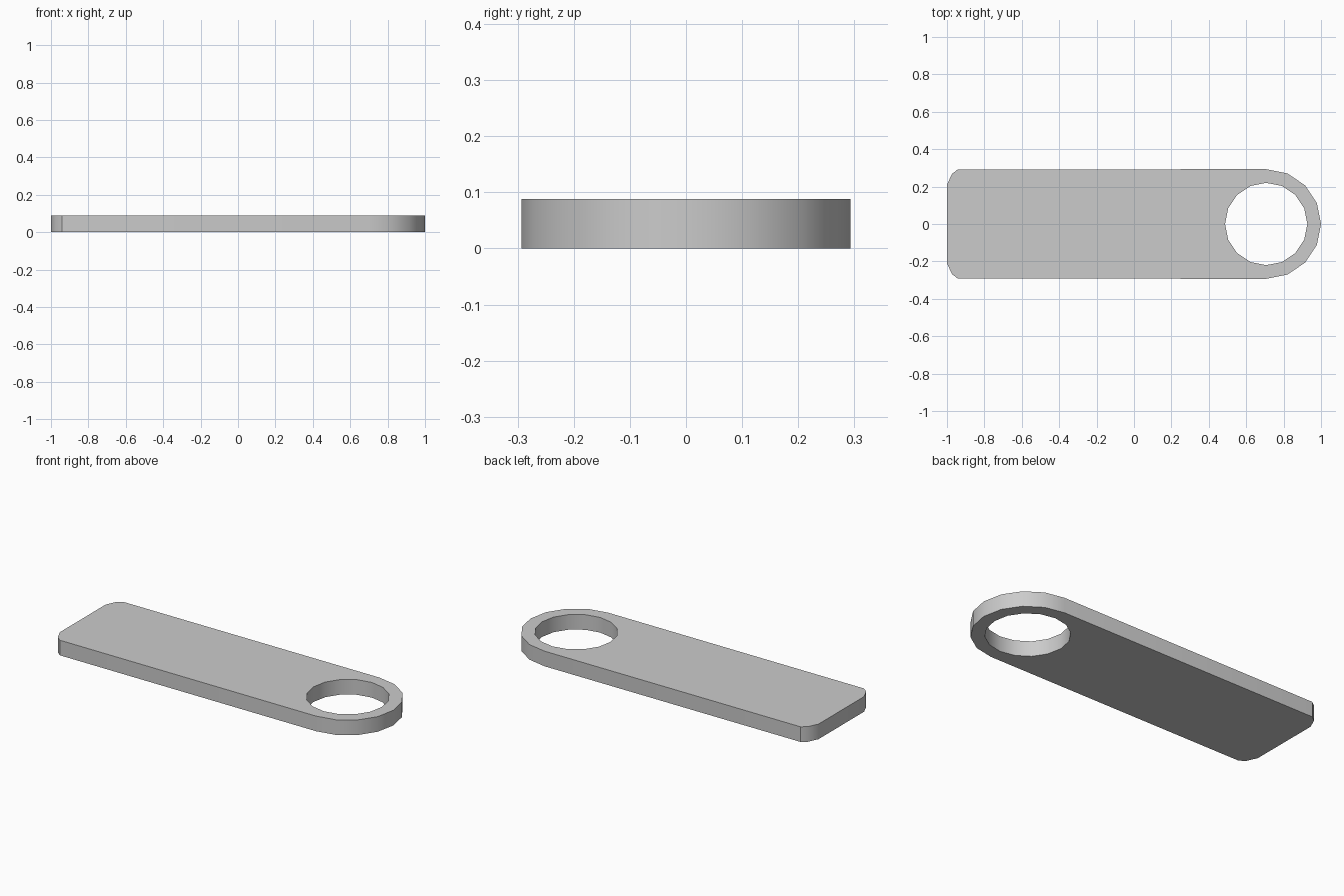
import bpy, bmesh
from math import sin, cos, pi, radians

if "Cube" in bpy.data.objects:
    bpy.data.objects.remove(bpy.data.objects["Cube"])

HALF_W, HEIGHT, CX, HOLE_R = 0.292, 0.088, 0.707, 0.22


def arc(radius, start, count):
    """Points on a 16-step circle around the ring centre."""
    return [(CX + radius * cos((start + i) * pi / 8),
             radius * sin((start + i) * pi / 8)) for i in range(count)]


# Outline: rounded ring end, then the two clipped corners of the square end
corner = [(-0.942, HALF_W), (-0.973, 0.268), (-1.0, 0.21)]
outline = arc(HALF_W + 0.001, -4, 9) + corner + [(x, -y) for x, y in reversed(corner)]
hole = arc(HOLE_R, 0, 16)

bm = bmesh.new()
edges = []
for loop in (outline, hole):
    verts = [bm.verts.new((x, y, 0)) for x, y in loop]
    edges += [bm.edges.new((v, verts[i - 1])) for i, v in enumerate(verts)]

# Fill between the loops and extrude to thickness
bmesh.ops.triangle_fill(bm, edges=edges, use_beauty=True, normal=(0, 0, 1))
result = bmesh.ops.extrude_face_region(bm, geom=bm.faces[:], use_keep_orig=True)
top = [g for g in result["geom"] if isinstance(g, bmesh.types.BMVert)]
bmesh.ops.translate(bm, verts=top, vec=(0, 0, HEIGHT))
bmesh.ops.recalc_face_normals(bm, faces=bm.faces[:])

mesh = bpy.data.meshes.new("tag_plate")
bm.to_mesh(mesh)
bm.free()
plate = bpy.data.objects.new("tag_plate", mesh)
bpy.context.collection.objects.link(plate)

# Smooth curved walls, crisp rims
bpy.context.view_layer.objects.active = plate
plate.select_set(True)
bpy.ops.object.shade_smooth_by_angle(angle=radians(30))
